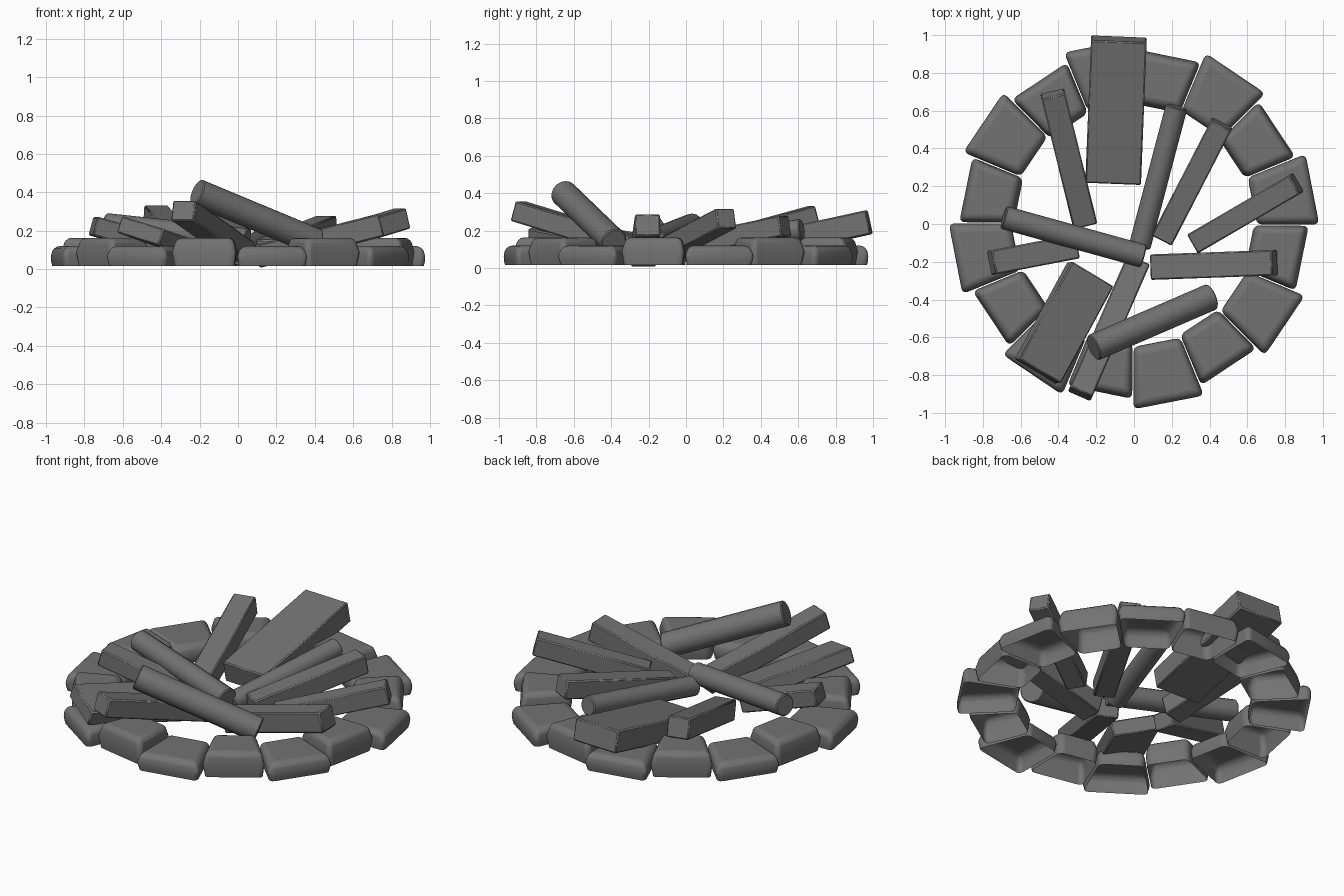
import bpy, bmesh
from math import radians, sin, cos
from mathutils import Vector, Matrix

cube = bpy.data.objects.get("Cube")
if cube:
    bpy.data.objects.remove(cube, do_unlink=True)

# One charcoal grey for the whole fire ring
grey = bpy.data.materials.new("charcoal_grey")
shade = (0.17, 0.17, 0.17, 1)
grey.use_nodes = True
grey.diffuse_color = shade
for node in grey.node_tree.nodes:
    if node.type == 'BSDF_PRINCIPLED':
        node.inputs["Base Color"].default_value = shade
        node.inputs["Roughness"].default_value = 0.9


def add_object(name, bm, bevel, segments, angle):
    mesh = bpy.data.meshes.new(name)
    bmesh.ops.recalc_face_normals(bm, faces=bm.faces)
    bm.to_mesh(mesh)
    bm.free()
    mesh.materials.append(grey)
    ob = bpy.data.objects.new(name, mesh)
    bpy.context.collection.objects.link(ob)
    mod = ob.modifiers.new("soft_edges", 'BEVEL')
    mod.width = bevel
    mod.segments = segments
    mod.limit_method = 'ANGLE'
    bpy.ops.object.select_all(action='DESELECT')
    ob.select_set(True)
    bpy.context.view_layer.objects.active = ob
    bpy.ops.object.shade_smooth_by_angle(angle=radians(angle))
    return ob


def lean(start, end, roll=0):
    """Matrix whose x axis runs from start to end, with z upward."""
    a, b = Vector(start), Vector(end)
    x = (b - a).normalized()
    y = Vector((0, 0, 1)).cross(x).normalized()
    z = x.cross(y)
    rot = Matrix((x, y, z)).transposed().to_4x4()
    turn = Matrix.Rotation(radians(roll), 4, 'X')
    return Matrix.Translation((a + b) / 2) @ rot @ turn, (b - a).length


def beam(name, start, end, width, thick, roll=0):
    m, length = lean(start, end, roll)
    bm = bmesh.new()
    bmesh.ops.create_cube(bm, size=1, matrix=m @ Matrix.Diagonal((length, width, thick, 1)))
    add_object(name, bm, 0.007, 1, 30)


def log(name, start, end, radius):
    m, length = lean(start, end)
    bm = bmesh.new()
    bmesh.ops.create_cone(bm, cap_ends=True, segments=16, radius1=radius, radius2=radius,
                          depth=length, matrix=m @ Matrix.Rotation(radians(90), 4, 'Y'))
    add_object(name, bm, 0.006, 1, 40)


def stone(name, angle, inner, outer, half, height):
    """Hollow wedge, open underneath, with a slightly smaller top."""
    bm = bmesh.new()
    rings = []
    for z, inset in ((0.015, 0.012), (height * 0.55, 0), (height, 0.022)):
        ring = []
        for r, side in ((inner + inset, -1), (outer - inset, -1),
                        (outer - inset, 1), (inner + inset, 1)):
            a = radians(angle + side * (half - inset * 45))
            ring.append(bm.verts.new((r * cos(a), r * sin(a), z)))
        rings.append(ring)
    for low, high in zip(rings, rings[1:]):
        for i in range(4):
            j = (i + 1) % 4
            bm.faces.new((low[i], low[j], high[j], high[i]))
    bm.faces.new(rings[-1])
    add_object(name, bm, 0.028, 3, 50)


# Ring of alternating large low stones and small tall stones
for k in range(8):
    stone(f"large_stone_{k + 1}", 11 + 45 * k, 0.645, 0.985, 11.2, 0.12)
    stone(f"small_stone_{k + 1}", 33.5 + 45 * k, 0.635, 0.925, 10.9, 0.163)

# Wide planks
beam("back_plank", (-0.11, 0.225, 0.08), (-0.08, 0.98, 0.245), 0.295, 0.13)
beam("front_plank", (-0.23, -0.265, 0.1), (-0.51, -0.78, 0.2), 0.265, 0.09, -15)

# Square beams leaning outward over the stones
beam("front_beam", (0.02, -0.2, 0.09), (-0.285, -0.9, 0.305), 0.13, 0.11)
beam("back_right_beam", (-0.26, 0.0, 0.085), (-0.43, 0.69, 0.275), 0.13, 0.12)
beam("right_beam", (-0.31, -0.12, 0.1), (-0.755, -0.205, 0.225), 0.13, 0.1)
beam("back_left_beam", (0.15, -0.08, 0.1), (0.465, 0.53, 0.225), 0.12, 0.11)
beam("left_beam", (0.32, -0.1, 0.1), (0.86, 0.215, 0.265), 0.115, 0.11)
beam("front_left_beam", (0.1, -0.228, 0.065), (0.745, -0.205, 0.23), 0.135, 0.12)

# Round logs
log("front_log", (0.41, -0.385, 0.14), (-0.215, -0.655, 0.4), 0.072)
log("right_log", (0.05, -0.17, 0.15), (-0.69, 0.035, 0.23), 0.062)
log("back_log", (0.03, -0.12, 0.1), (0.225, 0.62, 0.205), 0.058)
